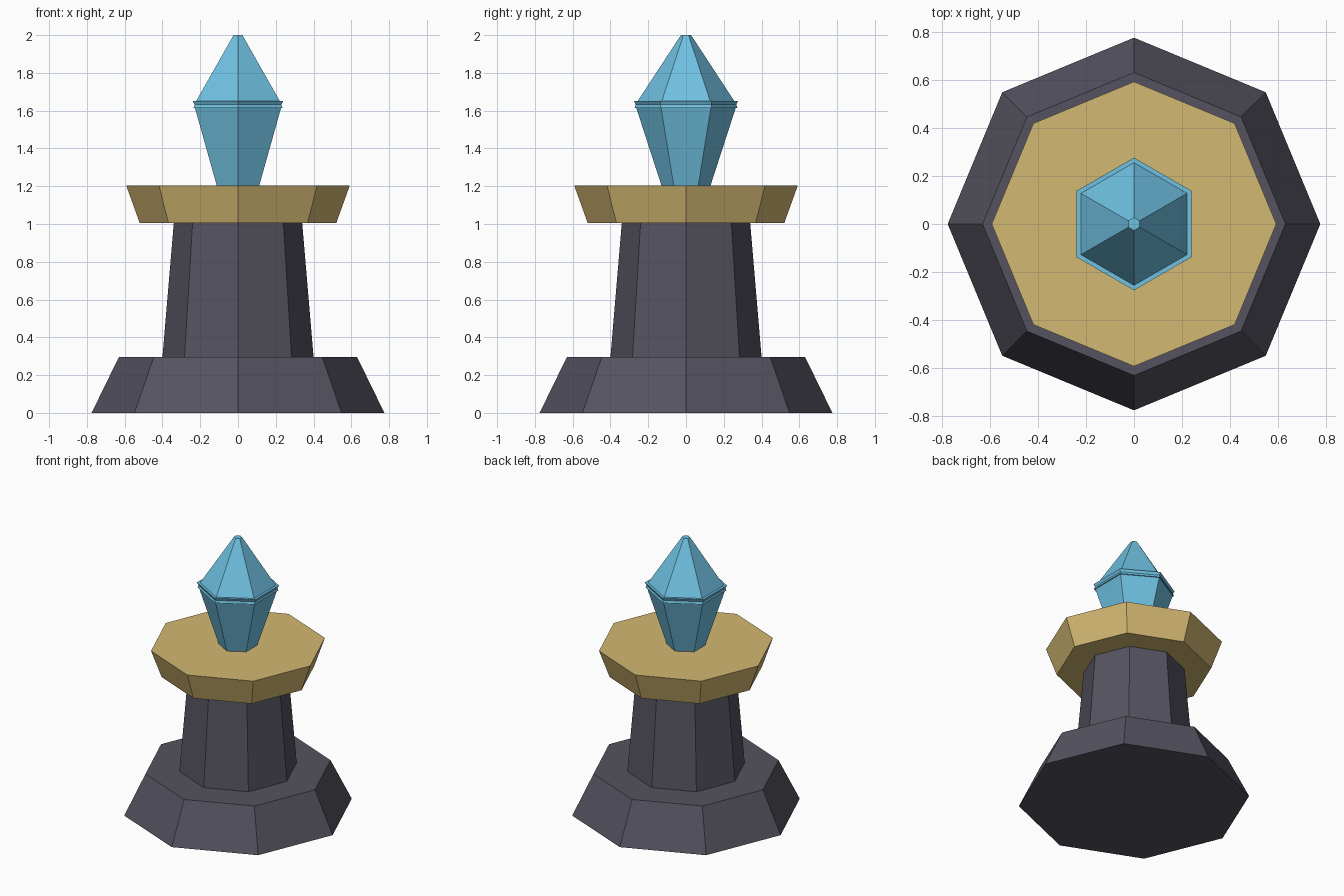
import bpy
import bmesh
from math import cos, sin, pi

cube = bpy.data.objects.get("Cube")
if cube:
    bpy.data.objects.remove(cube, do_unlink=True)


def make_material(name, rgb):
    mat = bpy.data.materials.new(name)
    mat.use_nodes = True
    color = (*rgb, 1.0)
    mat.diffuse_color = color
    mat.node_tree.nodes["Principled BSDF"].inputs["Base Color"].default_value = color
    return mat


def faceted_solid(name, sides, profile, material, turn=0.0):
    """Stack regular polygons given as (radius, height), capped at both ends."""
    bm = bmesh.new()
    rings = []
    for radius, z in profile:
        angles = [turn + 2 * pi * i / sides for i in range(sides)]
        rings.append([bm.verts.new((radius * cos(a), radius * sin(a), z)) for a in angles])
    for low, high in zip(rings, rings[1:]):
        for i in range(sides):
            j = (i + 1) % sides
            bm.faces.new((low[i], low[j], high[j], high[i]))
    bm.faces.new(rings[0][::-1])
    bm.faces.new(rings[-1])
    mesh = bpy.data.meshes.new(name)
    bm.to_mesh(mesh)
    bm.free()
    mesh.materials.append(material)
    obj = bpy.data.objects.new(name, mesh)
    bpy.context.collection.objects.link(obj)
    return obj


stone = make_material("dark stone", (0.091, 0.086, 0.115))
gold = make_material("pale gold", (0.65, 0.48, 0.17))
crystal = make_material("blue crystal", (0.16, 0.53, 0.75))

# Octagonal pedestal
faceted_solid("base", 8, [(0.775, 0), (0.63, 0.297)], stone)
faceted_solid("column", 8, [(0.4, 0.297), (0.34, 1.004)], stone)
faceted_solid("capital", 8, [(0.52, 1.004), (0.592, 1.204)], gold)

# Hexagonal crystal with corners toward front and back
faceted_solid("crystal_body", 6, [(0.13, 1.204), (0.265, 1.62)], crystal, pi / 2)
faceted_solid("crystal_collar", 6, [(0.272, 1.615), (0.266, 1.632), (0.276, 1.652)],
              crystal, pi / 2)
faceted_solid("crystal_tip", 6, [(0.255, 1.652), (0.027, 2.0)], crystal, pi / 2)
